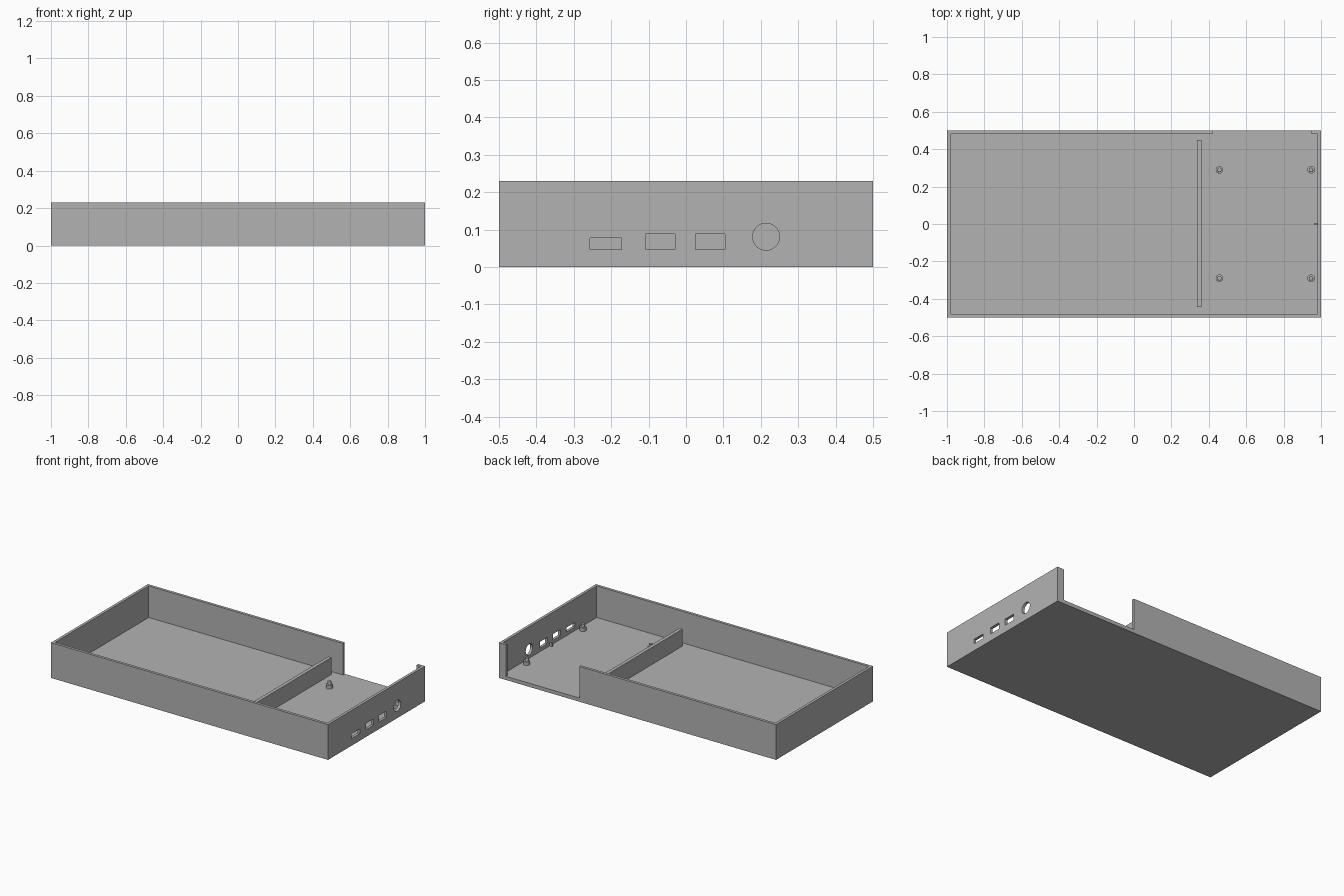
import bpy
from math import pi

if "Cube" in bpy.data.objects:
    bpy.data.objects.remove(bpy.data.objects["Cube"], do_unlink=True)

GREY = (0.45, 0.45, 0.45, 1)
grey = bpy.data.materials.new("plain_grey")
grey.use_nodes = True
grey.diffuse_color = GREY
grey.node_tree.nodes["Principled BSDF"].inputs["Base Color"].default_value = GREY

H, WALL, FLOOR = 0.23, 0.018, 0.024


def finish(name):
    ob = bpy.context.object
    ob.name = name
    ob.data.materials.append(grey)
    return ob


def box(name, x, y, z):
    """Box from its (low, high) extents on each axis."""
    bpy.ops.mesh.primitive_cube_add(size=1, location=[sum(e) / 2 for e in (x, y, z)])
    bpy.context.object.scale = [e[1] - e[0] for e in (x, y, z)]
    bpy.ops.object.transform_apply(location=False, rotation=False, scale=True)
    return finish(name)


def cylinder(name, radius, depth, location, rotation=(0, 0, 0)):
    bpy.ops.mesh.primitive_cylinder_add(vertices=32, radius=radius, depth=depth,
                                        location=location, rotation=rotation)
    bpy.ops.object.shade_smooth_by_angle()
    return finish(name)


def combine(target, other, operation):
    mod = target.modifiers.new(operation, 'BOOLEAN')
    mod.object, mod.operation, mod.solver = other, operation, 'EXACT'
    bpy.context.view_layer.objects.active = target
    bpy.ops.object.modifier_apply(modifier=mod.name)
    bpy.data.objects.remove(other, do_unlink=True)


# Open tray: hollow, with a wide notch in the back wall
tray = box("tray", (-1, 1), (-0.5, 0.5), (0, H))
cutters = [
    box("hollow", (-1 + WALL, 1 - WALL), (-0.5 + WALL, 0.5 - WALL), (FLOOR, H + 0.1)),
    box("back_notch", (0.42, 0.95), (0.4, 0.6), (FLOOR, H + 0.1)),
]

# Connector openings in the side wall: three slots and a round hole
for y0, y1, top in ((-0.257, -0.172, 0.077), (-0.108, -0.03, 0.088), (0.026, 0.104, 0.088)):
    cutters.append(box("slot", (0.95, 1.05), (y0, y1), (0.047, top)))
cutters.append(cylinder("round_hole", 0.036, 0.1, (1, 0.214, 0.081), (0, pi / 2, 0)))
for cutter in cutters:
    combine(tray, cutter, 'DIFFERENCE')

# Low divider between the two compartments
box("divider", (0.337, 0.36), (-0.445, 0.45), (FLOOR - 0.005, 0.135))

# Stepped standoffs: broad foot with a thin locating pin
for x in (0.457, 0.947):
    for y in (-0.29, 0.29):
        foot = cylinder("standoff", 0.02, 0.028, (x, y, 0.033))
        pin = cylinder("pin", 0.011, 0.035, (x, y, 0.05))
        combine(foot, pin, 'UNION')

# Small rest against the side wall
box("wall_rest", (0.963, 0.985), (-0.006, 0.006), (FLOOR - 0.005, 0.045))
